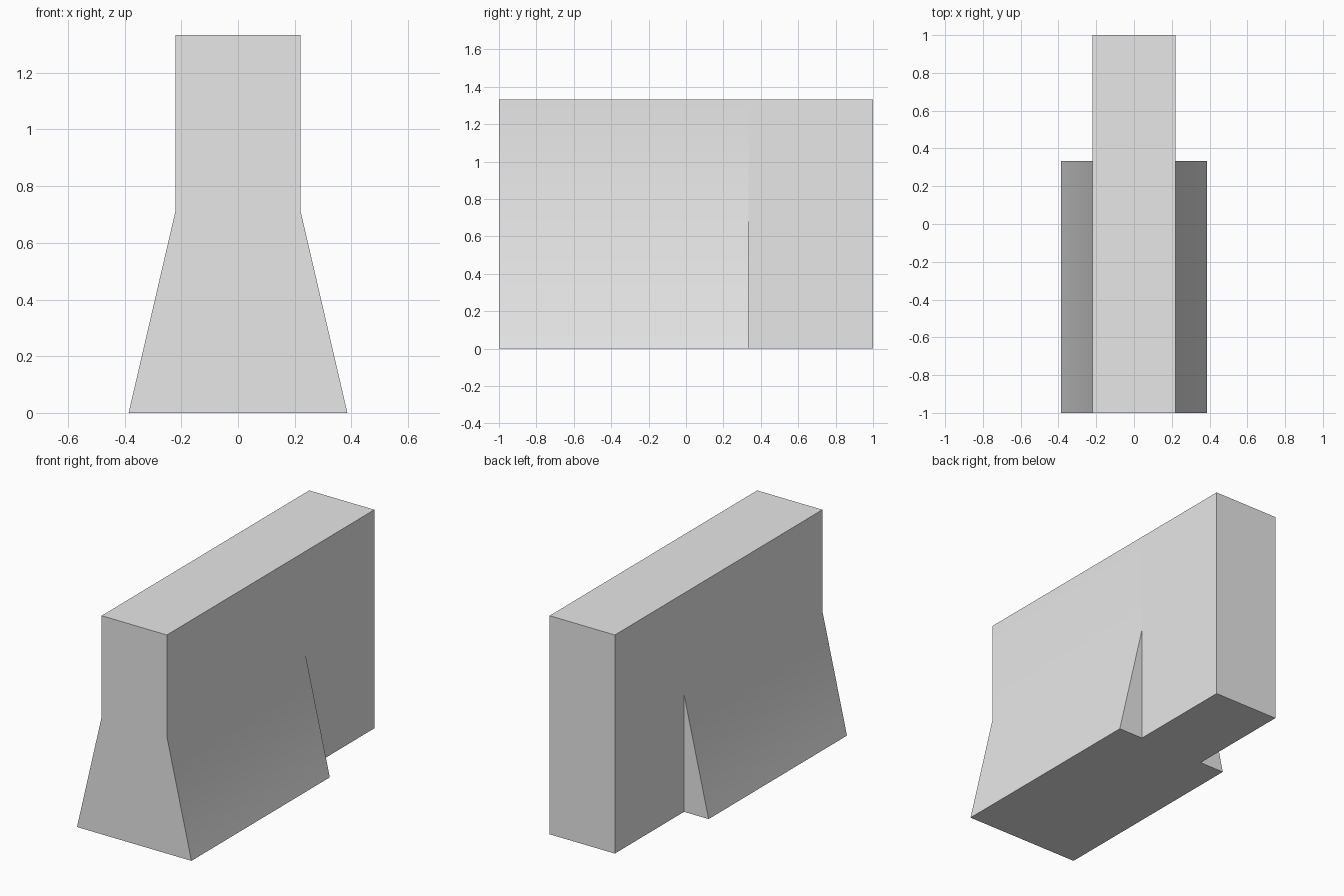
import bpy, bmesh, math

old = bpy.data.objects.get("Cube")
if old:
    bpy.data.objects.remove(old, do_unlink=True)

HALF, FOOT = 0.22, 0.386         # half widths of the wall and the flared foot
TOP, CREASE = 1.333, 0.715       # heights of the wall and the flare start
FRONT, STEP, BACK = -1.0, 0.333, 1.0

# Light grey material
grey = bpy.data.materials.new("light grey")
grey.use_nodes = True
colour = (0.8, 0.8, 0.8, 1)
grey.diffuse_color = colour
grey.node_tree.nodes["Principled BSDF"].inputs["Base Color"].default_value = colour

bm = bmesh.new()


def extrude(faces, depth):
    """Pull faces backwards and return the new end faces."""
    geom = bmesh.ops.extrude_face_region(bm, geom=faces)["geom"]
    verts = [g for g in geom if isinstance(g, bmesh.types.BMVert)]
    bmesh.ops.translate(bm, verts=verts, vec=(0, depth, 0))
    return [g for g in geom if isinstance(g, bmesh.types.BMFace)]


# Front profile: central wall with a flare on each side
sides = {}
for s in (-1, 1):
    sides[s] = [bm.verts.new((s * x, FRONT, z))
                for x, z in ((HALF, 0), (HALF, CREASE), (HALF, TOP), (FOOT, 0))]
l, r = sides[-1], sides[1]
profile = [bm.faces.new((l[0], r[0], r[1], r[2], l[2], l[1])),
           bm.faces.new((r[0], r[3], r[1])),
           bm.faces.new((l[3], l[0], l[1]))]

# Flared length, then the plain wall continues to the back
ends = extrude(profile, STEP - FRONT)
core = max(ends, key=lambda f: len(f.verts))
extrude([core], BACK - STEP)
bmesh.ops.recalc_face_normals(bm, faces=bm.faces[:])

mesh = bpy.data.meshes.new("flared_wall_block")
bm.to_mesh(mesh)
bm.free()
mesh.materials.append(grey)
block = bpy.data.objects.new("flared_wall_block", mesh)
bpy.context.collection.objects.link(block)

# Soft shading over the shallow crease, sharp elsewhere
bpy.ops.object.select_all(action="DESELECT")
block.select_set(True)
bpy.context.view_layer.objects.active = block
bpy.ops.object.shade_smooth_by_angle(angle=math.radians(30))
